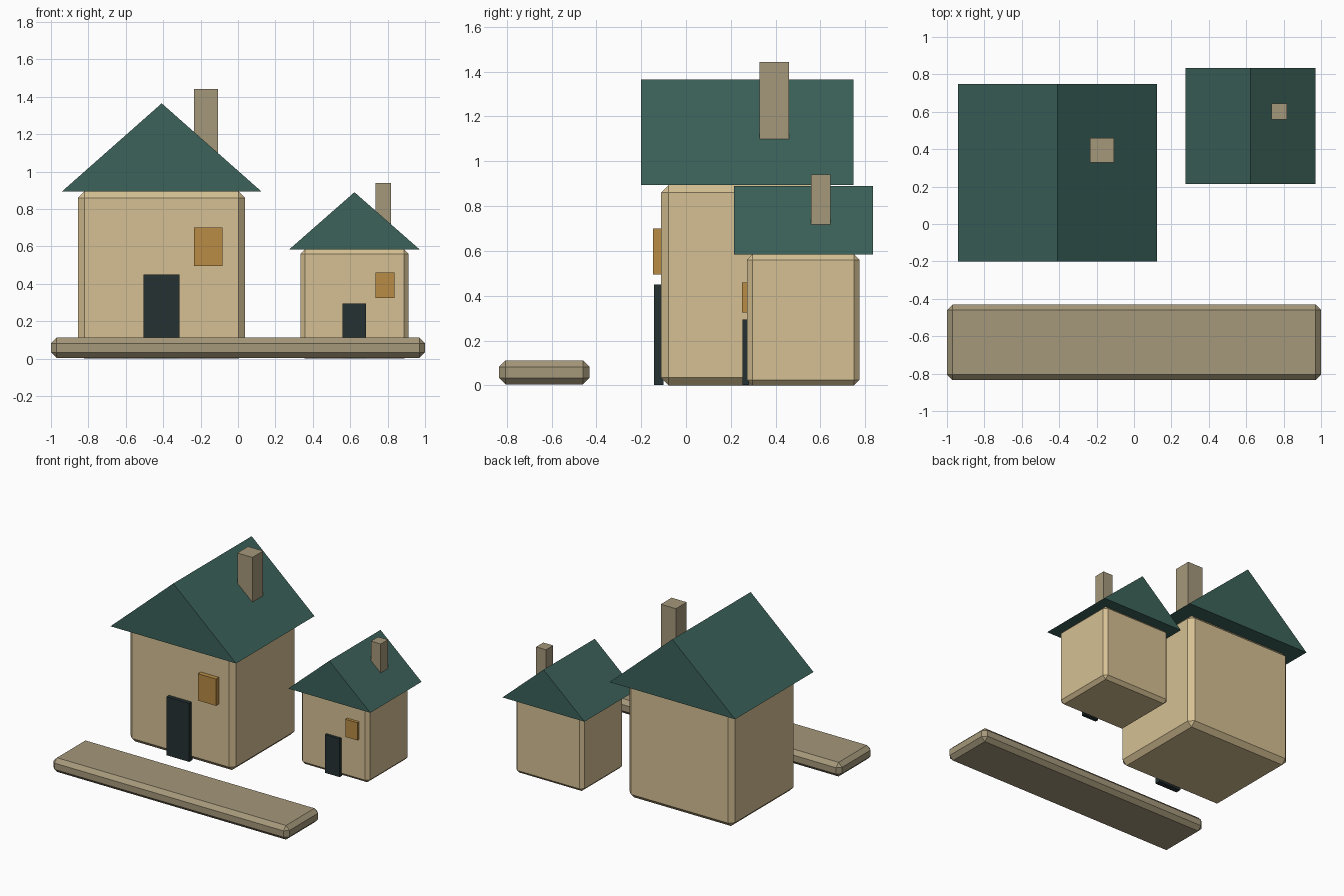
import bpy
import bmesh
from mathutils import Vector

cube = bpy.data.objects.get("Cube")
if cube:
    bpy.data.objects.remove(cube, do_unlink=True)


def material(name, rgb):
    mat = bpy.data.materials.new(name)
    mat.use_nodes = True
    color = (*rgb, 1)
    mat.diffuse_color = color
    mat.node_tree.nodes["Principled BSDF"].inputs["Base Color"].default_value = color
    return mat


PLASTER = material("sand plaster", (0.67, 0.53, 0.295))
STONE = material("grey brown stone", (0.376, 0.314, 0.198))
ROOF = material("dark teal roof", (0.045, 0.122, 0.102))
WOOD = material("black door", (0.018, 0.031, 0.032))
GLASS = material("amber window", (0.479, 0.258, 0.06))


def finish(name, bm, mat):
    bmesh.ops.recalc_face_normals(bm, faces=bm.faces)
    mesh = bpy.data.meshes.new(name)
    bm.to_mesh(mesh)
    bm.free()
    mesh.materials.append(mat)
    obj = bpy.data.objects.new(name, mesh)
    bpy.context.collection.objects.link(obj)
    return obj


def box(name, x, y, z, mat, chamfer=0):
    """Box from (min, max) ranges, with optional chamfered edges."""
    bm = bmesh.new()
    bmesh.ops.create_cube(bm, size=1)
    low, high = (Vector(corner) for corner in zip(x, y, z))
    bmesh.ops.scale(bm, vec=high - low, verts=bm.verts)
    bmesh.ops.translate(bm, vec=(low + high) / 2, verts=bm.verts)
    if chamfer:
        bmesh.ops.bevel(bm, geom=bm.edges[:], offset=chamfer, segments=1,
                        affect='EDGES')
    return finish(name, bm, mat)


def gable_roof(name, x, y, z, mat):
    """Triangular prism with its ridge along y."""
    bm = bmesh.new()
    profile = [(x[0], z[0]), (x[1], z[0]), (sum(x) / 2, z[1])]
    face = bm.faces.new([bm.verts.new((px, y[0], pz)) for px, pz in profile])
    extruded = bmesh.ops.extrude_face_region(bm, geom=[face])["geom"]
    moved = [v for v in extruded if isinstance(v, bmesh.types.BMVert)]
    bmesh.ops.translate(bm, vec=(0, y[1] - y[0], 0), verts=moved)
    # Restore the near gable if the extrusion consumed it
    if len(bm.faces) < 5:
        bmesh.ops.holes_fill(bm, edges=bm.edges[:])
    return finish(name, bm, mat)


# Large house
box("large_house_walls", (-0.855, 0.038), (-0.112, 0.662), (0, 0.895), PLASTER, 0.035)
gable_roof("large_house_roof", (-0.94, 0.124), (-0.2, 0.748), (0.895, 1.365), ROOF)
box("large_house_chimney", (-0.236, -0.108), (0.328, 0.459), (1.02, 1.443), STONE)
box("large_house_door", (-0.505, -0.314), (-0.142, -0.1), (0.002, 0.45), WOOD)
box("large_house_window", (-0.236, -0.084), (-0.147, -0.108), (0.495, 0.7), GLASS)

# Small house
box("small_house_walls", (0.333, 0.912), (0.272, 0.775), (0, 0.585), PLASTER, 0.025)
gable_roof("small_house_roof", (0.275, 0.97), (0.215, 0.835), (0.585, 0.89), ROOF)
box("small_house_chimney", (0.735, 0.818), (0.558, 0.645), (0.66, 0.94), STONE)
box("small_house_door", (0.56, 0.685), (0.252, 0.28), (0.002, 0.295), WOOD)
box("small_house_window", (0.735, 0.836), (0.249, 0.274), (0.325, 0.46), GLASS)

# Low stone slab along the front
box("stone_slab", (-1, 1), (-0.835, -0.43), (0.004, 0.112), STONE, 0.03)
